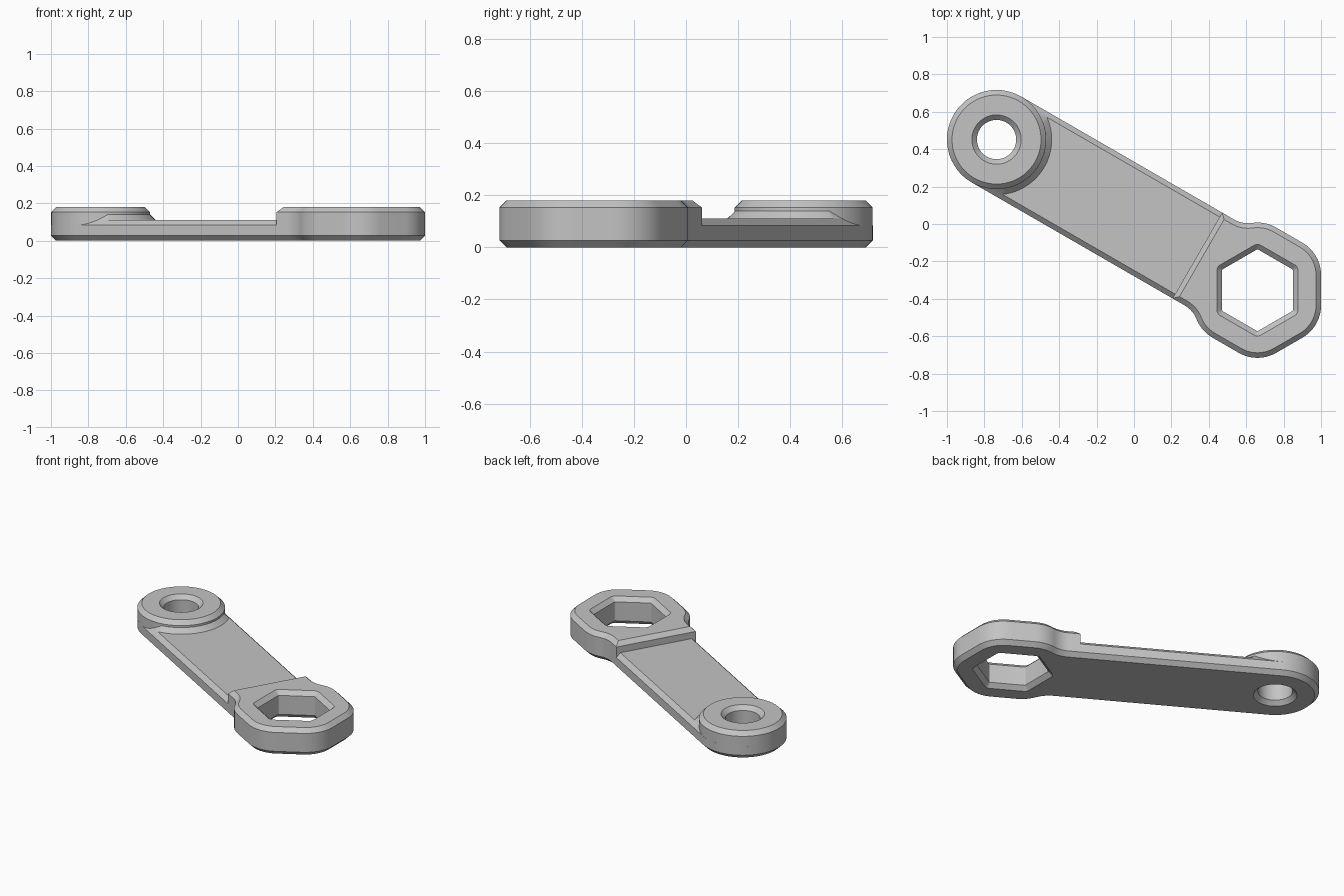
import bpy, bmesh
from math import radians, degrees, cos, sin, sqrt, atan2, asin
from mathutils import Matrix

cube = bpy.data.objects.get("Cube")
if cube:
    bpy.data.objects.remove(cube, do_unlink=True)

# Shared dimensions, along a local axis running from the ring to the hex head
HALF, LENGTH, FRONT = 0.265, 1.611, 1.24     # arm half width, centre distance, head wall
C = 0.027                                    # chamfer size
DECK, FLARE, TOP = 0.11, 0.14, 0.18
SEAM = DECK - C
HOLE, HEX_HOLE = 0.105, 0.19
HEX, ROUND, FILLET = 0.34, 0.2, 0.15
PLACE = Matrix.Translation((-0.735, 0.4515, 0)) @ Matrix.Rotation(radians(-30), 4, "Z")

grey = bpy.data.materials.new("plain_grey")
grey.use_nodes = True
grey.diffuse_color = (0.55, 0.55, 0.55, 1)
grey.node_tree.nodes["Principled BSDF"].inputs["Base Color"].default_value = grey.diffuse_color


def arc(centre, radius, start, end, steps):
    angles = [radians(start + (end - start) * i / steps) for i in range(steps + 1)]
    return [(centre[0] + radius * cos(a), centre[1] + radius * sin(a)) for a in angles]


def circle(radius):
    return arc((0, 0), radius, 0, 360, 64)[:-1]


def corner(apothem, radius, angle):
    reach = (apothem - radius) / cos(radians(30))
    return LENGTH + reach * cos(radians(angle)), reach * sin(radians(angle))


def hexagon(apothem, radius):
    points = []
    for a in range(0, 360, 60):
        points += arc(corner(apothem, radius, a), radius, a - 30, a + 30, 6)
    return points


def mirrored(points):
    """Close a half outline by reflecting it across the long axis."""
    return points + [(u, -v) for u, v in reversed(points) if abs(v) > 1e-6]


def head_side(inset):
    """Half of the head outline: concave fillet, then three rounded hex corners."""
    c = corner(HEX, ROUND, 120)
    rise = HALF + FILLET - c[1]
    f = (c[0] - sqrt((ROUND + FILLET) ** 2 - rise ** 2), HALF + FILLET)
    join = degrees(atan2(c[1] - f[1], c[0] - f[0]))
    r = ROUND - inset
    points = arc(f, FILLET + inset, -90, join, 10)
    points += arc(c, r, join + 180, 90, 10)[1:]
    points += arc(corner(HEX, ROUND, 60), r, 90, 30, 10)
    return points + arc(corner(HEX, ROUND, 0), r, 30, 0, 6)


def body_outline(inset):
    ring = arc((0, 0), HALF - inset, 180, 90, 24)
    return mirrored(ring + [(FRONT, HALF - inset)] + head_side(inset))


def head_outline(inset):
    return mirrored([(FRONT + inset, HALF - inset)] + head_side(inset))


def deck_outline(inset):
    v = HALF - inset
    return mirrored([(0.2, 0), (0, 0.2), (0, v), (FRONT + 0.01, v)])


def flare_outline(radius, v):
    spread = degrees(asin(v / radius))
    return mirrored([(0.2, 0), (0, 0.2), (0, v)] + arc((0, 0), radius, spread, 0, 24))


def solid(name, outer, holes=()):
    """Loft (outline, height) sections into a closed solid with lofted through holes."""
    bm = bmesh.new()
    caps = [[], []]
    for sections in (outer, *holes):
        loops = [[bm.verts.new((u, v, z)) for u, v in pts] for pts, z in sections]
        n = len(loops[0])
        for low, high in zip(loops, loops[1:]):
            for i in range(n):
                j = (i + 1) % n
                bm.faces.new((low[i], low[j], high[j], high[i]))
        for cap, loop in zip(caps, (loops[0], loops[-1])):
            cap.append(loop)
    for cap in caps:
        if holes:
            edges = [bm.edges.get((l[i - 1], l[i])) for l in cap for i in range(len(l))]
            bmesh.ops.triangle_fill(bm, edges=edges, use_beauty=True, normal=(0, 0, 1))
        else:
            bm.faces.new(cap[0])
    bmesh.ops.recalc_face_normals(bm, faces=bm.faces)
    bm.transform(PLACE)
    mesh = bpy.data.meshes.new(name)
    bm.to_mesh(mesh)
    bm.free()
    mesh.materials.append(grey)
    obj = bpy.data.objects.new(name, mesh)
    bpy.context.collection.objects.link(obj)
    bpy.ops.object.select_all(action="DESELECT")
    obj.select_set(True)
    bpy.context.view_layer.objects.active = obj
    bpy.ops.object.shade_smooth_by_angle(angle=radians(30))


def round_hole(widen):
    return circle(HOLE + widen)


def hex_hole(widen):
    return hexagon(HEX_HOLE + widen, 0.01 + widen)


def lower(shape):
    return [(shape(C), 0), (shape(0), C), (shape(0), SEAM)]


def upper(shape):
    return [(shape(0), SEAM), (shape(0), TOP - C), (shape(C), TOP)]


# Lower slab under the whole tool, pierced by both holes
solid("lower_body", lower(body_outline), [lower(round_hole), lower(hex_hole)])

# Raised ring and hex head with chamfered rims
solid("ring_boss", upper(lambda d: circle(HALF - d)), [upper(round_hole)])
solid("hex_head", upper(head_outline), [upper(hex_hole)])

# Arm deck with chamfered long edges
solid("arm_deck", [(deck_outline(0), SEAM), (deck_outline(C), DECK)])

# Sloped collar where the ring meets the deck
rise = FLARE - DECK
solid("ring_collar", [(flare_outline(HALF + rise, HALF - C), DECK),
                      (flare_outline(HALF, HALF - C - rise), FLARE)])
